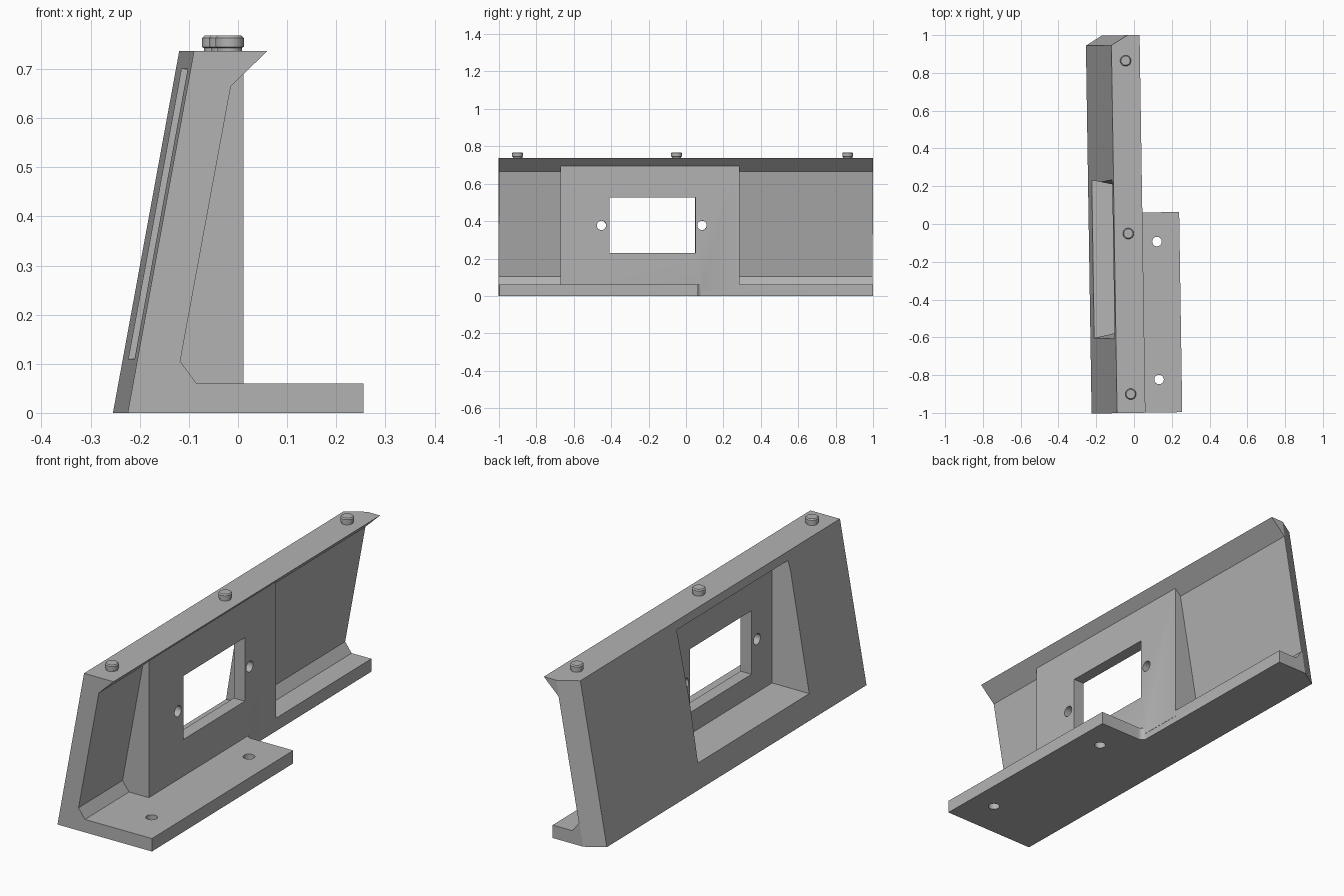
import bpy, bmesh, math
from mathutils import Vector

cube = bpy.data.objects.get("Cube")
if cube:
    bpy.data.objects.remove(cube, do_unlink=True)

YAW = 0.0154      # slight turn of the whole bracket about z
LEAN = 0.184      # x shift of the leaning face per unit height

grey = bpy.data.materials.new("plain_grey")
grey.use_nodes = True
grey.diffuse_color = (0.45, 0.45, 0.45, 1)
grey.node_tree.nodes["Principled BSDF"].inputs["Base Color"].default_value = (0.45, 0.45, 0.45, 1)


def loft(name, ring_a, ring_b):
    """Closed solid between two matching rings of 3D points."""
    bm = bmesh.new()
    a = [bm.verts.new(p) for p in ring_a]
    b = [bm.verts.new(p) for p in ring_b]
    bm.faces.new(a)
    bm.faces.new(b[::-1])
    for i in range(len(a)):
        j = (i + 1) % len(a)
        bm.faces.new((a[i], b[i], b[j], a[j]))
    bmesh.ops.recalc_face_normals(bm, faces=bm.faces[:])
    mesh = bpy.data.meshes.new(name)
    bm.to_mesh(mesh)
    bm.free()
    mesh.materials.append(grey)
    obj = bpy.data.objects.new(name, mesh)
    bpy.context.collection.objects.link(obj)
    return obj


def along_y(name, profile, y0, y1):
    return loft(name, [(x, y0, z) for x, z in profile], [(x, y1, z) for x, z in profile])


def along_z(name, plan, z0, z1, lean=0.0):
    return loft(name, [(x + lean * z0, y, z0) for x, y in plan],
                [(x + lean * z1, y, z1) for x, y in plan])


def circle(u, v, r, n=32):
    return [(u + r * math.cos(2 * math.pi * i / n), v + r * math.sin(2 * math.pi * i / n))
            for i in range(n)]


def combine(target, other, operation):
    other.hide_render = True
    mod = target.modifiers.new(operation.lower(), 'BOOLEAN')
    mod.operation = operation
    mod.solver = 'EXACT'
    mod.object = other
    bpy.context.view_layer.objects.active = target
    bpy.ops.object.modifier_apply(modifier=mod.name)
    bpy.data.objects.remove(other, do_unlink=True)


# Long leaning wall with its top flange and bottom rim
wall = along_y("bracket_body", [
    (-0.24, 0), (-0.105, 0.737), (0.045, 0.737), (-0.03, 0.665),
    (-0.133, 0.105), (-0.10, 0.06), (0, 0.06), (0, 0)], -1, 1)

# Upright mounting block in the recess
combine(wall, along_y("mounting_block", [
    (-0.17, 0.03), (0.001, 0.03), (0.001, 0.71), (-0.05, 0.72)], -0.67, 0.285), 'UNION')

# Foot plate with a filleted inner corner
R = 0.025
fillet = [(R - R * math.sin(t), 0.06 + R - R * math.cos(t))
          for t in [math.pi / 2 * k / 6 for k in range(7)]]
combine(wall, along_z("foot_plate", [(-0.05, -1), (0.24, -1), (0.24, 0.06)] + fillet
                      + [(-0.05, 0.06 + R)], 0, 0.06), 'UNION')

# Chamfer of the rear end
combine(wall, along_z("end_chamfer", [(-0.325, 0.896), (-0.07, 1.052), (-0.33, 1.06)],
                      -0.1, 0.85, LEAN), 'DIFFERENCE')

# Tapered pocket in the leaning face, with an upright floor
mouth = [Vector((-0.24 + LEAN * z, y, z))
         for y, z in ((-0.6, 0.11), (0.235, 0.11), (0.235, 0.70), (-0.6, 0.70))]
floor = [Vector((-0.055, y, z))
         for y, z in ((-0.565, 0.13), (0.20, 0.13), (0.20, 0.695), (-0.565, 0.695))]
outer = [m + 0.3 * (m - f) for m, f in zip(mouth, floor)]
combine(wall, loft("pocket", outer, floor), 'DIFFERENCE')

# Window and its two screw holes
combine(wall, along_z("window", [(-0.3, -0.41), (0.1, -0.41), (0.1, 0.05), (-0.3, 0.05)],
                      0.23, 0.525), 'DIFFERENCE')
for y in (-0.452, 0.086):
    ring = circle(y, 0.377, 0.025)
    combine(wall, loft("screw_hole", [(-0.3, u, v) for u, v in ring],
                       [(0.1, u, v) for u, v in ring]), 'DIFFERENCE')

# Foot holes
for y in (-0.825, -0.095):
    combine(wall, along_z("foot_hole", circle(0.12, y, 0.025), -0.1, 0.2), 'DIFFERENCE')

parts = [wall]

# Pegs on the top flange: narrow neck, wide head, chamfered rim
for i, y in enumerate((-0.9, -0.05, 0.865)):
    bm = bmesh.new()
    outline = [(0, 0.73), (0.025, 0.73), (0.025, 0.743), (0.029, 0.745),
               (0.029, 0.763), (0.024, 0.768), (0, 0.768)]
    verts = [bm.verts.new((r, 0, z)) for r, z in outline]
    edges = [bm.edges.new(pair) for pair in zip(verts, verts[1:])]
    bmesh.ops.spin(bm, geom=verts + edges, cent=(0, 0, 0), axis=(0, 0, 1),
                   angle=2 * math.pi, steps=32)
    bmesh.ops.remove_doubles(bm, verts=bm.verts[:], dist=0.0001)
    bmesh.ops.recalc_face_normals(bm, faces=bm.faces[:])
    bmesh.ops.translate(bm, vec=(-0.031, y, 0), verts=bm.verts[:])
    mesh = bpy.data.meshes.new("top_peg")
    bm.to_mesh(mesh)
    bm.free()
    mesh.materials.append(grey)
    peg = bpy.data.objects.new("top_peg_%d" % (i + 1), mesh)
    bpy.context.collection.objects.link(peg)
    parts.append(peg)

# Turn everything together and keep edges sharp
for obj in parts:
    obj.rotation_euler.z = YAW
    bpy.ops.object.select_all(action='DESELECT')
    obj.select_set(True)
    bpy.context.view_layer.objects.active = obj
    bpy.ops.object.shade_smooth_by_angle(angle=math.radians(25))
